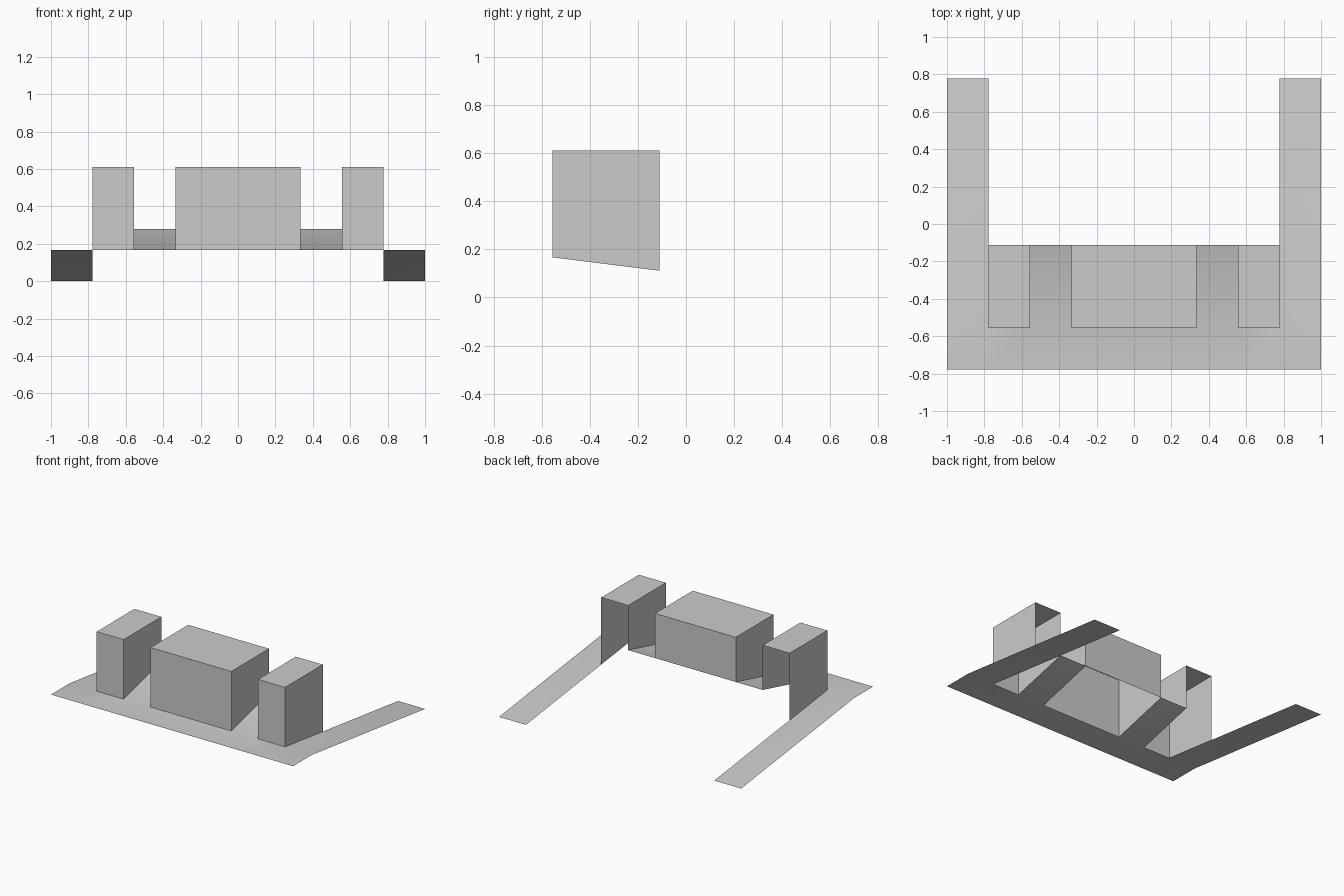
import bpy, bmesh

if "Cube" in bpy.data.objects:
    bpy.data.objects.remove(bpy.data.objects["Cube"])

U = 2 / 9                                   # the model sits on a 2/9 grid
FRONT, STEP, BACK, END = -3.5 * U, -2.5 * U, -0.5 * U, 3.5 * U
BASE, TOP = 0.75 * U, 2.75 * U
LOW, HIGH = 0.5 * U, 1.25 * U               # side slope and ramp heights at BACK


def finish(bm, name, smooth=False):
    mesh = bpy.data.meshes.new(name)
    bm.to_mesh(mesh)
    bm.free()
    obj = bpy.data.objects.new(name, mesh)
    bpy.context.collection.objects.link(obj)
    for p in mesh.polygons:
        p.use_smooth = smooth
    return obj


def block(name, x0, x1, z0, z1, open_back):
    """Bottomless shell; z0 and z1 are the back bottom heights at x0 and x1."""
    bm = bmesh.new()
    bmesh.ops.create_cube(bm, size=2)
    bm.normal_update()
    drop = [f for f in bm.faces if f.normal.z < -0.5 or (open_back and f.normal.y > 0.5)]
    bmesh.ops.delete(bm, geom=drop, context='FACES')
    for v in bm.verts:
        right, back, top = (c > 0 for c in v.co)
        low = (z1 if right else z0) if back else BASE
        v.co = (x1 if right else x0, BACK if back else STEP, TOP if top else low)
    return finish(bm, name)


# Bent sheet: level front strip with sloping tongues pulled from its rear edge
bm = bmesh.new()
xs = [k * U for k in (-4.5, -3.5, -2.5, -1.5, 1.5, 2.5, 3.5, 4.5)]
rows = [[bm.verts.new((x, y, BASE)) for x in xs] for y in (FRONT, STEP)]
for i in range(7):
    bm.faces.new((rows[0][i], rows[0][i + 1], rows[1][i + 1], rows[1][i]))
for i, y, z in ((0, END, 0), (6, END, 0), (2, BACK, HIGH), (4, BACK, HIGH)):
    a, b = rows[1][i], rows[1][i + 1]
    c, d = bm.verts.new((b.co.x, y, z)), bm.verts.new((a.co.x, y, z))
    bm.faces.new((a, b, c, d))
finish(bm, "sloped_base_sheet", smooth=True)

# Raised blocks; the outer pair is open at the back
block("centre_block", -1.5 * U, 1.5 * U, HIGH, HIGH, False)
block("left_block", -3.5 * U, -2.5 * U, LOW, HIGH, True)
block("right_block", 2.5 * U, 3.5 * U, HIGH, LOW, True)
